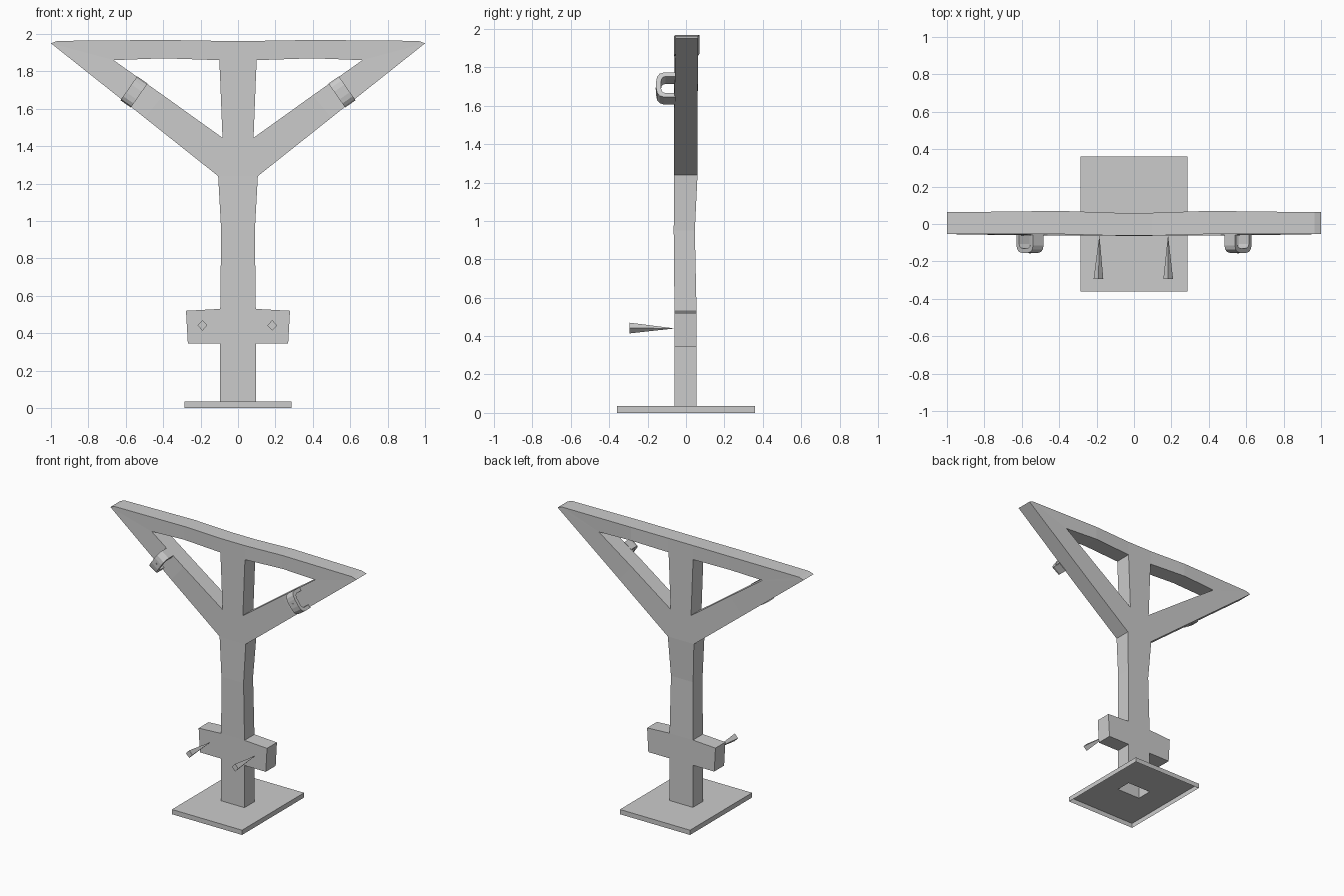
import bpy
import bmesh
from mathutils import Vector

if "Cube" in bpy.data.objects:
    bpy.data.objects.remove(bpy.data.objects["Cube"])


def make(name, bm):
    bmesh.ops.recalc_face_normals(bm, faces=bm.faces)
    me = bpy.data.meshes.new(name)
    bm.to_mesh(me)
    bm.free()
    ob = bpy.data.objects.new(name, me)
    bpy.context.collection.objects.link(ob)
    return ob


# Base plate: open underneath, with a square opening below the hollow post
bm = bmesh.new()
SQ = [(-1, -1), (1, -1), (1, 1), (-1, 1)]
low = [bm.verts.new((.285 * a, .36 * b, 0)) for a, b in SQ]
top = [bm.verts.new((.285 * a, .36 * b, .035)) for a, b in SQ]
hole = [bm.verts.new((.095 * a, -.0025 + .0575 * b, .035)) for a, b in SQ]
for i in range(4):
    j = (i + 1) % 4
    bm.faces.new((low[i], low[j], top[j], top[i]))
    bm.faces.new((top[i], top[j], hole[j], hole[i]))
make("base_plate", bm)

# Timber frame: right half of the front outline as x, z patches
P = dict(
    a0=(0, .035), a1=(.095, .035), b0=(0, .345), b1=(.095, .345), b2=(.268, .345),
    c0=(0, .53), c1=(.095, .53), c2=(.278, .52), d0=(0, .95), d1=(.09, .95),
    e0=(0, 1.24), e1=(.106, 1.24), f0=(0, 1.445), f1=(.083, 1.445),
    g0=(0, 1.75), g1=(.095, 1.75), h0=(0, 1.86), h1=(.1, 1.86),
    i0=(0, 1.963), i1=(.1, 1.963), j0=(.4, 1.87), j1=(.4, 1.968),
    k0=(.665, 1.86), k1=(.965, 1.963), tip=(1, 1.95), m0=(.5, 1.553), m1=(.4, 1.672))
PATCHES = ["a0 a1 b1 b0", "b0 b1 c1 c0", "b1 b2 c2 c1", "c0 c1 d1 d0", "d0 d1 e1 e0",
           "e0 e1 f1 f0", "f0 f1 g1 g0", "g0 g1 h1 h0", "h0 h1 i1 i0", "h1 j0 j1 i1",
           "j0 k0 k1 j1", "k0 tip k1", "e1 m0 m1 f1", "m0 tip k0 m1"]


def depth(x, z):
    # slight hand-hewn waviness of the front and back faces
    if z < .6:
        return -.06, .055
    if z < 1:
        return -.064, .046
    if abs(x) > .39 and z > 1.8:
        return -.054, (.07 if abs(x) < .5 else .063)
    return -.062, .06


bm = bmesh.new()
verts = {}


def vert(p, side):
    if (p, side) not in verts:
        verts[p, side] = bm.verts.new((p[0], depth(*p)[side], p[1]))
    return verts[p, side]


edges = set()
for s in (1, -1):
    for patch in PATCHES:
        pts = [(P[k][0] * s, P[k][1]) for k in patch.split()][::s]
        bm.faces.new([vert(p, 0) for p in pts])
        bm.faces.new([vert(p, 1) for p in reversed(pts)])
        edges.update(zip(pts, pts[1:] + pts[:1]))
for p, q in edges:
    if (q, p) not in edges and not (p[1] == q[1] == .035):
        bm.faces.new((vert(p, 0), vert(p, 1), vert(q, 1), vert(q, 0)))
make("timber_frame", bm)

# Wedge spikes: four-sided, point at the crossbar
for side, x, apex in (("left", -.19, -.185), ("right", .183, .182)):
    bm = bmesh.new()
    tip = bm.verts.new((apex, -.058, .44))
    ring = [bm.verts.new((x + .026 * a, -.295, .442 + .028 * b))
            for a, b in ((1, 0), (0, 1), (-1, 0), (0, -1))]
    bm.faces.new(ring)
    for i in range(4):
        bm.faces.new((ring[i], ring[(i + 1) % 4], tip))
    make(side + "_spike", bm)

# Shackles: bent bands standing off the diagonal braces
OUTER = [(.078, -.055), (.078, -.115), (.07, -.137), (.052, -.15), (.025, -.155)]
INNER = [(.053, -.055), (.053, -.108), (.047, -.12), (.037, -.127), (.02, -.13)]
for side, s in (("left", -1), ("right", 1)):
    along = Vector((-.57 * s, 0, .82))
    across = Vector((.82 * s, 0, .57))
    centre = Vector((.556 * s, 0, 1.69))
    bm = bmesh.new()
    rows = []
    for half in (OUTER, INNER):
        path = half + [(-u, y) for u, y in reversed(half)]
        for w in (-.034, .034):
            rows.append([bm.verts.new(centre + along * u + across * w + Vector((0, y, 0)))
                         for u, y in path])
    loop = [rows[0], rows[1], rows[3], rows[2]]
    for i in range(len(rows[0]) - 1):
        for k in range(4):
            r, t = loop[k], loop[(k + 1) % 4]
            bm.faces.new((r[i], r[i + 1], t[i + 1], t[i]))
    for i in (0, -1):
        bm.faces.new([r[i] for r in loop])
    make(side + "_shackle", bm)
    # small rivet on the band
    bpy.ops.mesh.primitive_cylinder_add(vertices=6, radius=.006, depth=.006,
                                        location=(.556 * s, -.155, 1.69), rotation=(1.5708, 0, 0))
    bpy.context.object.name = side + "_rivet"
